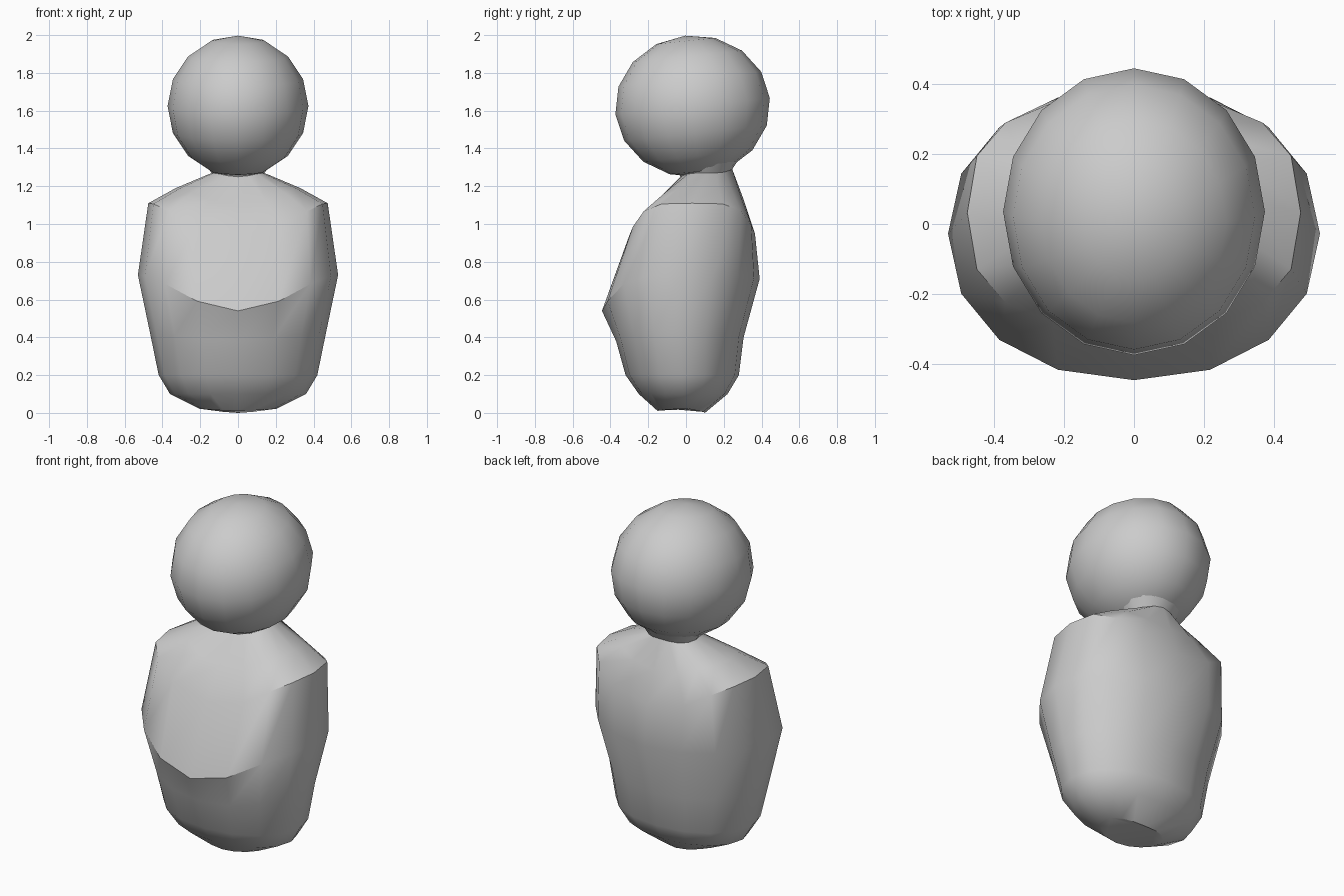
import bpy, bmesh, math
from mathutils import Matrix

cube = bpy.data.objects.get("Cube")
if cube:
    bpy.data.objects.remove(cube, do_unlink=True)

grey = bpy.data.materials.new("plain grey")
grey.use_nodes = True
grey.diffuse_color = (0.6, 0.6, 0.6, 1)
grey.node_tree.nodes["Principled BSDF"].inputs["Base Color"].default_value = (0.6, 0.6, 0.6, 1)


def finish(bm, name):
    bmesh.ops.recalc_face_normals(bm, faces=bm.faces)
    mesh = bpy.data.meshes.new(name)
    bm.to_mesh(mesh)
    bm.free()
    obj = bpy.data.objects.new(name, mesh)
    bpy.context.collection.objects.link(obj)
    mesh.materials.append(grey)
    bpy.ops.object.select_all(action='DESELECT')
    bpy.context.view_layer.objects.active = obj
    obj.select_set(True)
    bpy.ops.object.shade_smooth_by_angle(angle=math.radians(32))
    return obj


def squared(v, power):
    return math.copysign(abs(v) ** power, v)


# Body: oval rings; the rim dips at the chest and back and rises at the shoulders
SIDES = 16
rings = [  # front z, side z, back z, half width, front y, back y, roundness
    (0.01, 0.02, 0.00, 0.20, -0.15, 0.10, 1),
    (0.10, 0.10, 0.10, 0.36, -0.25, 0.22, 0.95),
    (0.20, 0.20, 0.20, 0.42, -0.32, 0.28, 0.95),
    (0.38, 0.42, 0.40, 0.465, -0.37, 0.305, 0.95),
    (0.54, 0.73, 0.71, 0.53, -0.445, 0.39, 0.93),
    (0.94, 1.11, 0.95, 0.475, -0.30, 0.365, 0.75),
    (1.10, 1.19, 1.13, 0.33, -0.17, 0.305, 0.85),
    (1.25, 1.27, 1.29, 0.14, -0.03, 0.245, 1),
    (1.36, 1.36, 1.36, 0.20, -0.08, 0.29, 1),
]
bm = bmesh.new()
loops = []
for zf, zs, zb, half, yf, yb, power in rings:
    loop = []
    for i in range(SIDES):
        a = 2 * math.pi * i / SIDES
        c, s = math.cos(a), math.sin(a)
        z = zs + ((zf if s < 0 else zb) - zs) * s ** 4
        y = (yf + yb) / 2 + squared(s, power) * (yb - yf) / 2
        loop.append(bm.verts.new((half * squared(c, power), y, z)))
    loops.append(loop)
for low, high in zip(loops, loops[1:]):
    for i in range(SIDES):
        j = (i + 1) % SIDES
        bm.faces.new((low[i], low[j], high[j], high[i]))
bm.faces.new(loops[0])
bm.faces.new(loops[-1])
finish(bm, "body")

# Head: slightly deep ball tipped forward
bm = bmesh.new()
shape = (Matrix.Translation((0, 0.035, 1.624)) @ Matrix.Rotation(math.radians(6), 4, 'X')
         @ Matrix.Diagonal((0.373, 0.411, 0.375, 1)))
bmesh.ops.create_uvsphere(bm, u_segments=16, v_segments=8, radius=1, matrix=shape)
finish(bm, "head")
